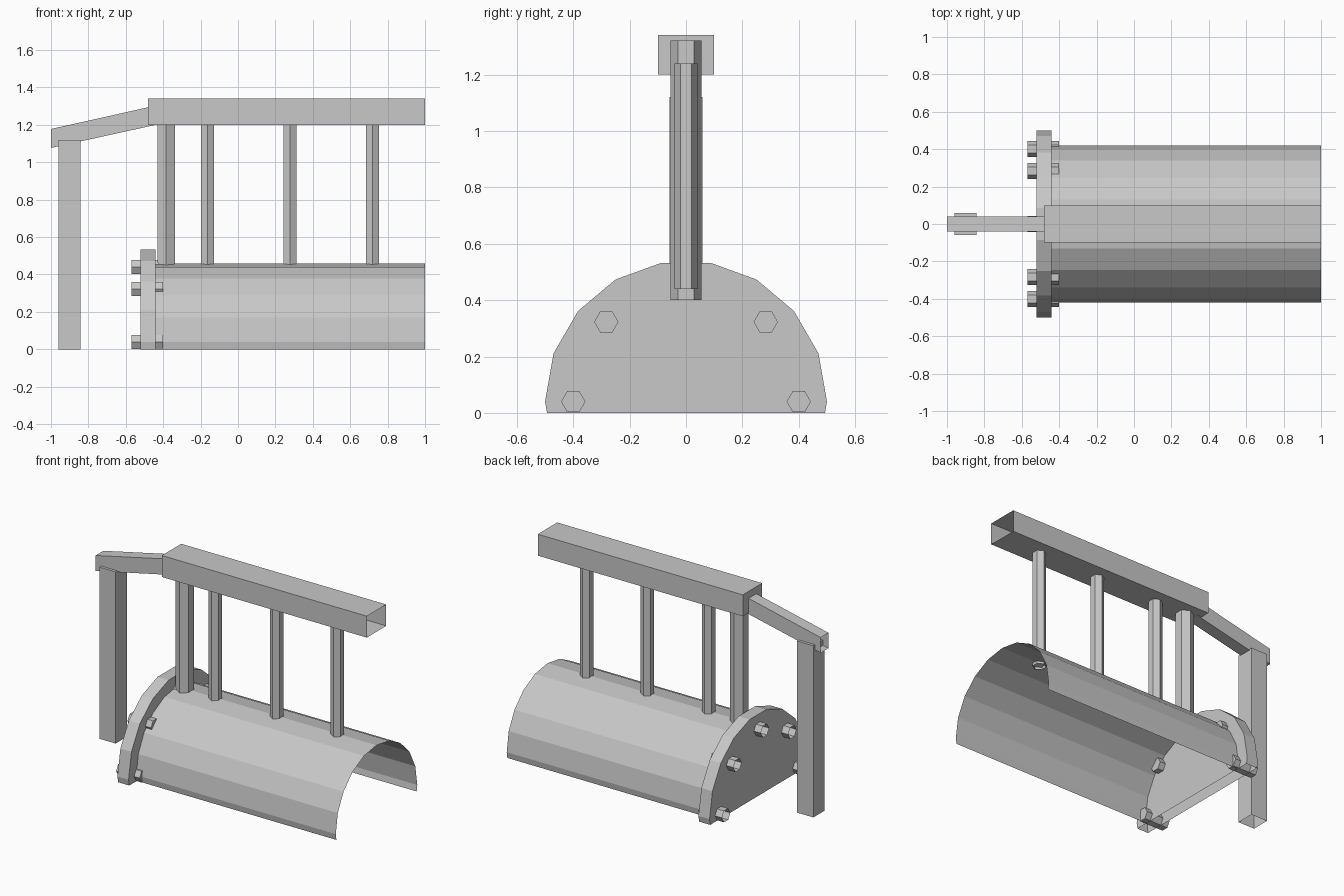
import bpy, bmesh, math
from mathutils import Vector

if "Cube" in bpy.data.objects:
    bpy.data.objects.remove(bpy.data.objects["Cube"])

grey = bpy.data.materials.new("plain_grey")
grey.diffuse_color = (0.58, 0.58, 0.58, 1)
grey.use_nodes = True
grey.node_tree.nodes["Principled BSDF"].inputs["Base Color"].default_value = grey.diffuse_color

X, Y, Z = Vector((1, 0, 0)), Vector((0, 1, 0)), Vector((0, 0, 1))


def prism(name, points, sweep, open_sides=()):
    """Sweep a flat outline along a vector, then remove the faces on open sides."""
    bm = bmesh.new()
    face = bm.faces.new([bm.verts.new(p) for p in points])
    ext = bmesh.ops.extrude_face_region(bm, geom=[face], use_keep_orig=True)
    moved = [g for g in ext["geom"] if isinstance(g, bmesh.types.BMVert)]
    bmesh.ops.translate(bm, verts=moved, vec=sweep)
    bmesh.ops.recalc_face_normals(bm, faces=bm.faces[:])
    bm.normal_update()
    gone = [f for f in bm.faces if any(f.normal.dot(d) > 0.995 for d in open_sides)]
    bmesh.ops.delete(bm, geom=gone, context='FACES')
    mesh = bpy.data.meshes.new(name)
    bm.to_mesh(mesh)
    bm.free()
    mesh.materials.append(grey)
    obj = bpy.data.objects.new(name, mesh)
    bpy.context.collection.objects.link(obj)
    return obj


def box(name, x0, x1, half_y, z0, z1, open_sides=()):
    pts = [(x0, -half_y, z0), (x0, half_y, z0), (x0, half_y, z1), (x0, -half_y, z1)]
    return prism(name, pts, X * (x1 - x0), open_sides)


CZ = 0.04  # height of the barrel axis


def arch(x, r, sides):
    """Upper half of a regular polygon, carried straight down to the ground."""
    step = 2 * math.pi / sides
    pts = [(x, -r * math.cos(i * step), CZ + r * math.sin(i * step))
           for i in range(sides // 2 + 1)]
    foot = r - r * (1 - math.cos(step)) * CZ / (r * math.sin(step))
    return [(x, -foot, 0)] + pts + [(x, foot, 0)]


# half-round barrel and its end flange
prism("barrel_shell", arch(-0.44, 0.42, 20), X * 1.44, (X, -X, -Z))
prism("end_flange", arch(-0.52, 0.5, 18), X * 0.08, (-Z,))

# hexagonal bolts around the flange
for i in range(5):
    a = math.pi * i / 4
    y, z = 0.4 * math.cos(a), CZ + 0.4 * math.sin(a)
    hexagon = [(-0.57, y + 0.043 * math.cos(k * math.pi / 3),
                z + 0.043 * math.sin(k * math.pi / 3)) for k in range(6)]
    prism(f"flange_bolt_{i + 1}", hexagon, X * 0.17, (-X,))


# hexagonal columns between barrel and beam
def column(name, x, r, z0, z1):
    pts = [(x + r * math.sin(k * math.pi / 3), r * math.cos(k * math.pi / 3), z0)
           for k in range(6)]
    prism(name, pts, Z * (z1 - z0), (Z, -Z))


column("thick_column", -0.384, 0.055, 0.40, 1.32)
for i, x in enumerate((-0.163, 0.278, 0.718)):
    column(f"thin_column_{i + 1}", x, 0.04, 0.44, 1.24)

# top beam, sloping arm and standing post
box("top_beam", -0.48, 1.0, 0.1, 1.2, 1.34, (X,))
prism("sloping_arm", [(-1, -0.04, 1.077), (-0.44, -0.04, 1.2),
                      (-0.44, -0.04, 1.303), (-1, -0.04, 1.178)], Y * 0.08, (-X, X))
box("standing_post", -0.96, -0.843, 0.058, 0, 1.12, (-Z,))
